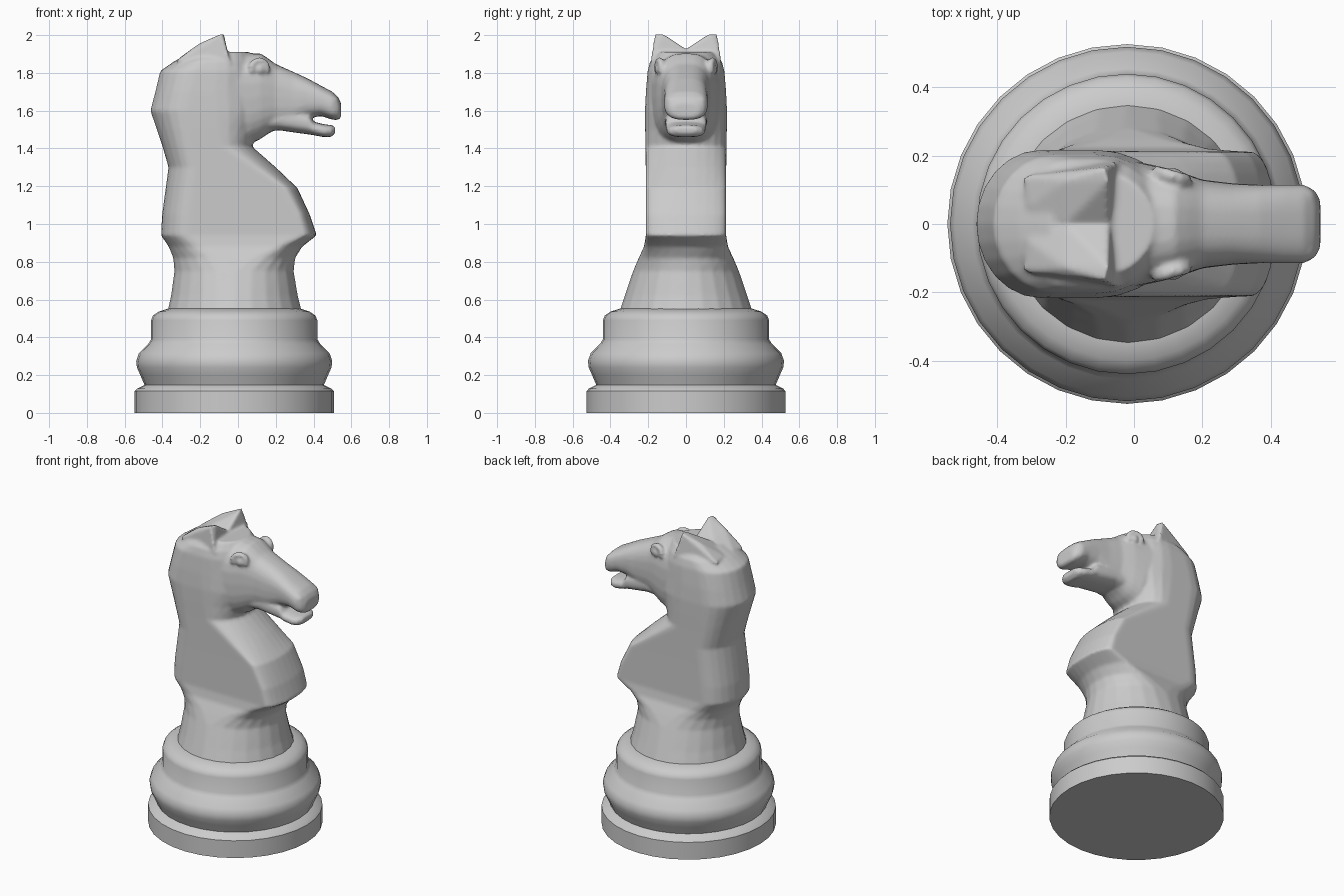
import bpy, bmesh, math
from mathutils import Matrix, Vector

if "Cube" in bpy.data.objects:
    bpy.data.objects.remove(bpy.data.objects["Cube"])


def loft(bm, rings):
    """Skin a list of closed rings and cap both ends."""
    loops = [[bm.verts.new(p) for p in ring] for ring in rings]
    n = len(loops[0])
    for a, b in zip(loops, loops[1:]):
        for i in range(n):
            j = (i + 1) % n
            bm.faces.new((a[i], a[j], b[j], b[i]))
    bm.faces.new(loops[0][::-1])
    bm.faces.new(loops[-1])


def body_ring(z, back, front, w, lb, lf, steps=12):
    """Plan section: straight flanks with an elliptical back and front end."""
    pts = []
    for x0, length, start in ((front - lf, lf, -90), (back + lb, lb, 90)):
        for i in range(steps + 1):
            a = math.radians(start + 180 * i / steps)
            pts.append((x0 + length * math.cos(a), w * math.sin(a), z))
    return pts


def head_ring(x, z0, z1, w, n=2.7, steps=28):
    """Superellipse section across the head, looking along x."""
    pts = []
    for i in range(steps):
        a = 2 * math.pi * i / steps
        c, s = math.cos(a), math.sin(a)
        y = w * math.copysign(abs(c) ** (2 / n), c)
        z = (z1 - z0) / 2 * math.copysign(abs(s) ** (2 / n), s)
        pts.append((x, y, (z0 + z1) / 2 + z))
    return pts


def finish(bm, name):
    bmesh.ops.recalc_face_normals(bm, faces=bm.faces[:])
    me = bpy.data.meshes.new(name)
    bm.to_mesh(me)
    bm.free()
    ob = bpy.data.objects.new(name, me)
    bpy.context.collection.objects.link(ob)
    bpy.context.view_layer.objects.active = ob
    ob.select_set(True)
    bpy.ops.object.shade_smooth_by_angle(angle=math.radians(40))
    ob.select_set(False)
    return ob


# Turned base
profile = [(.527, 0), (.527, .115), (.515, .128), (.475, .148), (.497, .2),
           (.515, .24), (.519, .275), (.505, .315), (.455, .365), (.44, .39),
           (.44, .49), (.43, .515), (.40, .536), (.35, .552)]
bm = bmesh.new()
loft(bm, [[(-.02 + r * math.cos(k * math.pi / 16), r * math.sin(k * math.pi / 16), z)
           for k in range(32)] for r, z in profile])
finish(bm, "turned_base")

# Horse: chest and neck, by height (z, back, front, half width, back round, front round)
bm = bmesh.new()
loft(bm, [body_ring(*s) for s in (
    (.53, -.375, .34, .355, .357, .357),
    (.62, -.355, .317, .325, .335, .335),
    (.75, -.337, .295, .280, .30, .30),
    (.82, -.343, .303, .25, .25, .22),
    (.88, -.367, .34, .222, .18, .13),
    (.94, -.408, .417, .212, .14, .07),
    (1.05, -.402, .38, .212, .14, .06),
    (1.19, -.383, .315, .212, .14, .07),
    (1.30, -.368, .20, .213, .14, .12),
    (1.41, -.400, .075, .214, .15, .16),
    (1.50, -.430, .10, .216, .17, .2),
    (1.60, -.464, .14, .217, .19, .25),
    (1.70, -.438, .13, .212, .18, .25),
    (1.81, -.412, .11, .203, .18, .22),
    (1.86, -.34, .09, .19, .16, .2),
    (1.91, -.25, .06, .15, .12, .15))])

# Skull and upper muzzle, by x
loft(bm, [head_ring(*s) for s in (
    (-.12, 1.50, 1.915, .19), (.0, 1.44, 1.905, .185), (.06, 1.42, 1.905, .172),
    (.12, 1.45, 1.903, .158), (.155, 1.475, 1.88, .146), (.20, 1.50, 1.847, .130),
    (.29, 1.515, 1.807, .119), (.37, 1.56, 1.770, .115), (.44, 1.572, 1.732, .115),
    (.50, 1.552, 1.700, .115), (.53, 1.550, 1.672, .098), (.546, 1.565, 1.64, .07))])

# Lower jaw
loft(bm, [head_ring(*s) for s in (
    (.14, 1.49, 1.62, .12), (.22, 1.496, 1.62, .115), (.30, 1.484, 1.61, .112),
    (.375, 1.474, 1.59, .108), (.40, 1.470, 1.542, .106), (.46, 1.459, 1.527, .102),
    (.495, 1.462, 1.524, .088), (.515, 1.482, 1.515, .06))])

for side in (1, -1):
    # Ear wedge
    pts = [(-.075, .125, 2.008), (-.085, .165, 2.008), (-.2, .13, 1.96),
           (-.07, .0, 1.925), (-.2, .0, 1.925), (-.31, .05, 1.88),
           (-.33, .14, 1.86), (-.04, .19, 1.85), (-.06, .16, 1.93), (-.1, .0, 1.8)]
    vs = [bm.verts.new((x, y * side, z)) for x, y, z in pts]
    hull = bmesh.ops.convex_hull(bm, input=vs)
    loose = {v for v in hull["geom_interior"] + hull["geom_unused"]
             if isinstance(v, bmesh.types.BMVert)}
    bmesh.ops.delete(bm, geom=list(loose), context='VERTS')

    # Eyeball, brow ridge and nostril rim
    def bead(loc, size, tilt=0):
        m = (Matrix.Translation((loc[0], loc[1] * side, loc[2]))
             @ Matrix.Rotation(tilt, 4, 'Y') @ Matrix.Diagonal((*size, 1)))
        bmesh.ops.create_icosphere(bm, subdivisions=2, radius=1, matrix=m)
    bead((.115, .14, 1.82), (.032, .026, .03), .5)
    for k in range(9):
        a = math.radians(-20 + 27 * k)
        bead((.112 + .042 * math.cos(a), .141 - .012 * math.cos(a),
              1.825 + .042 * math.sin(a)), (.018, .020, .016))
    bead((.505, .072, 1.655), (.03, .035, .025), .5)

horse = finish(bm, "horse_head_and_neck")

# Fuse all the horse parts into one carved surface
rm = horse.modifiers.new("fuse", 'REMESH')
rm.mode = 'VOXEL'
rm.voxel_size = .0095
rm.use_smooth_shade = True
sm = horse.modifiers.new("soften", 'SMOOTH')
sm.factor = .5
sm.iterations = 6
